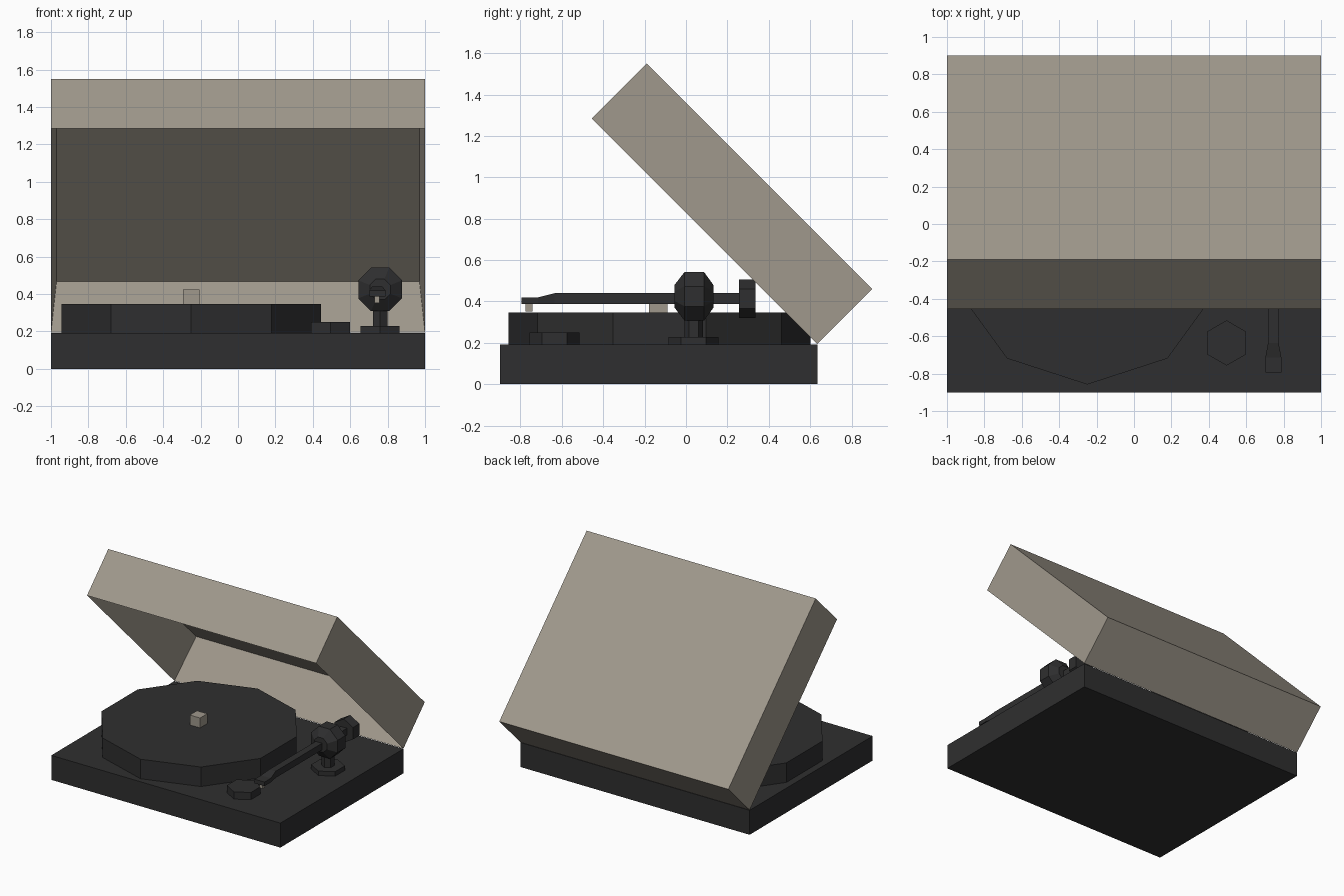
import bpy, bmesh, math
from mathutils import Matrix, Vector

cube = bpy.data.objects.get("Cube")
if cube:
    bpy.data.objects.remove(cube, do_unlink=True)


def material(name, rgb):
    m = bpy.data.materials.new(name)
    m.use_nodes = True
    col = (*rgb, 1)
    m.diffuse_color = col
    m.node_tree.nodes["Principled BSDF"].inputs["Base Color"].default_value = col
    return m


BLACK = material("charcoal black", (0.028, 0.028, 0.029))
BEIGE = material("warm beige", (0.35, 0.315, 0.262))


def add(name, bm, mat):
    bmesh.ops.recalc_face_normals(bm, faces=bm.faces)
    me = bpy.data.meshes.new(name)
    bm.to_mesh(me)
    bm.free()
    me.materials.append(mat)
    ob = bpy.data.objects.new(name, me)
    bpy.context.collection.objects.link(ob)
    return ob


def box(name, lo, hi, mat):
    lo, hi = Vector(lo), Vector(hi)
    bm = bmesh.new()
    bmesh.ops.create_cube(bm, size=1, matrix=Matrix.Translation((lo + hi) / 2)
                          @ Matrix.Diagonal((*(hi - lo), 1)))
    return add(name, bm, mat)


def loft(name, rings, mat):
    """Skin a list of equal-length vertex rings and cap both ends."""
    bm = bmesh.new()
    rows = [[bm.verts.new(p) for p in r] for r in rings]
    n = len(rows[0])
    for a, b in zip(rows, rows[1:]):
        for i in range(n):
            j = (i + 1) % n
            bm.faces.new((a[i], a[j], b[j], b[i]))
    bm.faces.new(rows[0])
    bm.faces.new(rows[-1])
    return add(name, bm, mat)


def upright(name, sides, r, x, y, z0, z1, mat):
    """Prism on a vertical axis, with one corner facing the front."""
    steps = [math.tau * i / sides - math.pi / 2 for i in range(sides)]
    return loft(name, [[(x + r * math.cos(a), y + r * math.sin(a), z) for a in steps]
                       for z in (z0, z1)], mat)


def barrel(name, sides, x, z, profile, turn, mat):
    """Faceted solid on the front-to-back axis; profile holds (y, radius)."""
    steps = [math.tau * i / sides + turn for i in range(sides)]
    return loft(name, [[(x + r * math.cos(a), y, z + r * math.sin(a)) for a in steps]
                       for y, r in profile], mat)


# Base and platter
box("base", (-1, -0.9, 0), (1, 0.635, 0.193), BLACK)
upright("platter", 10, 0.73, -0.25, -0.128, 0.19, 0.347, BLACK)
box("spindle", (-0.295, -0.18, 0.34), (-0.205, -0.09, 0.425), BEIGE)
upright("control_knob", 6, 0.121, 0.495, -0.636, 0.19, 0.25, BLACK)

# Hollow lid, open towards the base and swung up about its rear edge
bm = bmesh.new()
bmesh.ops.create_cube(bm, size=1, matrix=Matrix.Diagonal((2, 1.541, 0.375, 1))
                      @ Matrix.Translation((0, -0.5, 0.5)))
opening = min(bm.faces, key=lambda f: f.calc_center_median().z)
bmesh.ops.inset_individual(bm, faces=[opening], thickness=0.03, use_even_offset=True)
bmesh.ops.translate(bm, verts=opening.verts, vec=(0, 0, 0.353))
bmesh.ops.transform(bm, matrix=Matrix.Translation((0, 0.635, 0.195))
                    @ Matrix.Rotation(math.radians(-45), 4, 'X'), verts=bm.verts)
add("lid", bm, BEIGE)

# Tonearm stand and pivot
upright("tonearm_foot", 6, 0.121, 0.76, 0.037, 0.19, 0.228, BLACK)
upright("tonearm_post", 6, 0.045, 0.76, 0.037, 0.22, 0.36, BLACK)
barrel("tonearm_pivot", 8, 0.76, 0.425,
       [(-0.055, 0.06), (-0.008, 0.126), (0.088, 0.126), (0.132, 0.06)],
       math.pi / 8, BLACK)

# Arm widening into a thin flat headshell: (y, half width, top)
arm_x, arm_z = 0.745, 0.388
sections = [(0.27, 0.028, 0.44), (-0.635, 0.028, 0.44),
            (-0.715, 0.043, 0.42), (-0.795, 0.043, 0.42)]
loft("tonearm", [[(arm_x - w, y, arm_z), (arm_x + w, y, arm_z),
                  (arm_x + w, y, t), (arm_x - w, y, t)] for y, w, t in sections], BLACK)
barrel("counterweight", 6, arm_x, 0.413, [(0.255, 0.093), (0.335, 0.093)],
       math.pi / 2, BLACK)
box("stylus", (0.73, -0.775, 0.352), (0.757, -0.742, 0.395), BEIGE)
